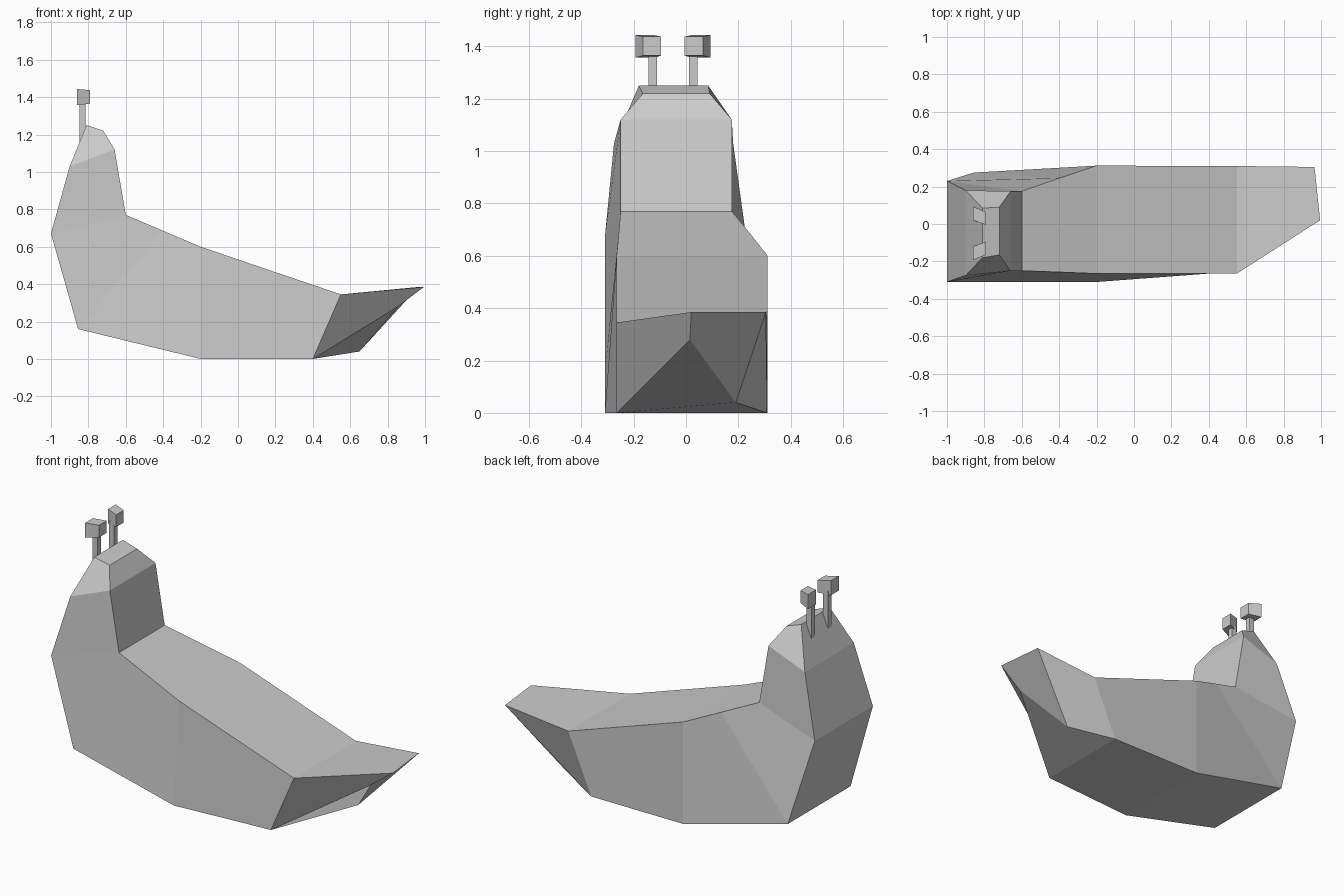
import bpy, bmesh

if "Cube" in bpy.data.objects:
    bpy.data.objects.remove(bpy.data.objects["Cube"])


def make_object(name, bm):
    bmesh.ops.recalc_face_normals(bm, faces=bm.faces[:])
    mesh = bpy.data.meshes.new(name)
    bm.to_mesh(mesh)
    bm.free()
    obj = bpy.data.objects.new(name, mesh)
    bpy.context.collection.objects.link(obj)
    return obj


def loft(name, sections):
    """Skin four-cornered cross-sections and cap both ends."""
    bm = bmesh.new()
    rings = [[bm.verts.new(p) for p in s] for s in sections]
    for a, b in zip(rings, rings[1:]):
        for i in range(4):
            j = (i + 1) % 4
            bm.faces.new((a[i], a[j], b[j], b[i]))
    bm.faces.new(rings[0])
    bm.faces.new(rings[-1])
    return make_object(name, bm)


def section(under, upper):
    """Cross-section from an underside and an upper edge: (x, z, y_front, y_back)."""
    (x0, z0, f0, b0), (x1, z1, f1, b1) = under, upper
    return [(x0, f0, z0), (x0, b0, z0), (x1, b1, z1), (x1, f1, z1)]


# Slug body, from the head top along the bend to the tail
body = [
    section((-.81, 1.25, -.18, .085), (-.72, 1.22, -.165, .09)),
    section((-.90, 1.03, -.275, .18), (-.66, 1.12, -.25, .175)),
    section((-1.0, .67, -.31, .23), (-.60, .77, -.25, .175)),
    section((-.855, .16, -.31, .275), (-.40, .685, -.257, .245)),
    section((-.20, 0, -.31, .312), (-.20, .60, -.265, .312)),
    section((.40, 0, -.265, .31), (.55, .345, -.265, .31)),
]
# Twisted tail tip
body.append([(.855, .015, .28), (.65, .19, .04), (.965, .305, .385), (.995, .02, .385)])
loft("slug_body", body)

# Eye stalks with wedge-shaped eyes, mirrored about the head's centre line
MID = -.05


def rect(x, y0, y1, z0, z1, side):
    return [(x, MID + side * (y - MID), z)
            for y, z in ((y0, z0), (y1, z0), (y1, z1), (y0, z1))]


for label, side in (("back", 1), ("front", -1)):
    loft(label + "_eye_stalk", [rect(x, .011, .043, 1.14, 1.38, side)
                                for x in (-.847, -.815)])
    loft(label + "_eye", [rect(-.86, .02, .093, 1.357, 1.443, side),
                          rect(-.79, -.005, .064, 1.365, 1.437, side)])
